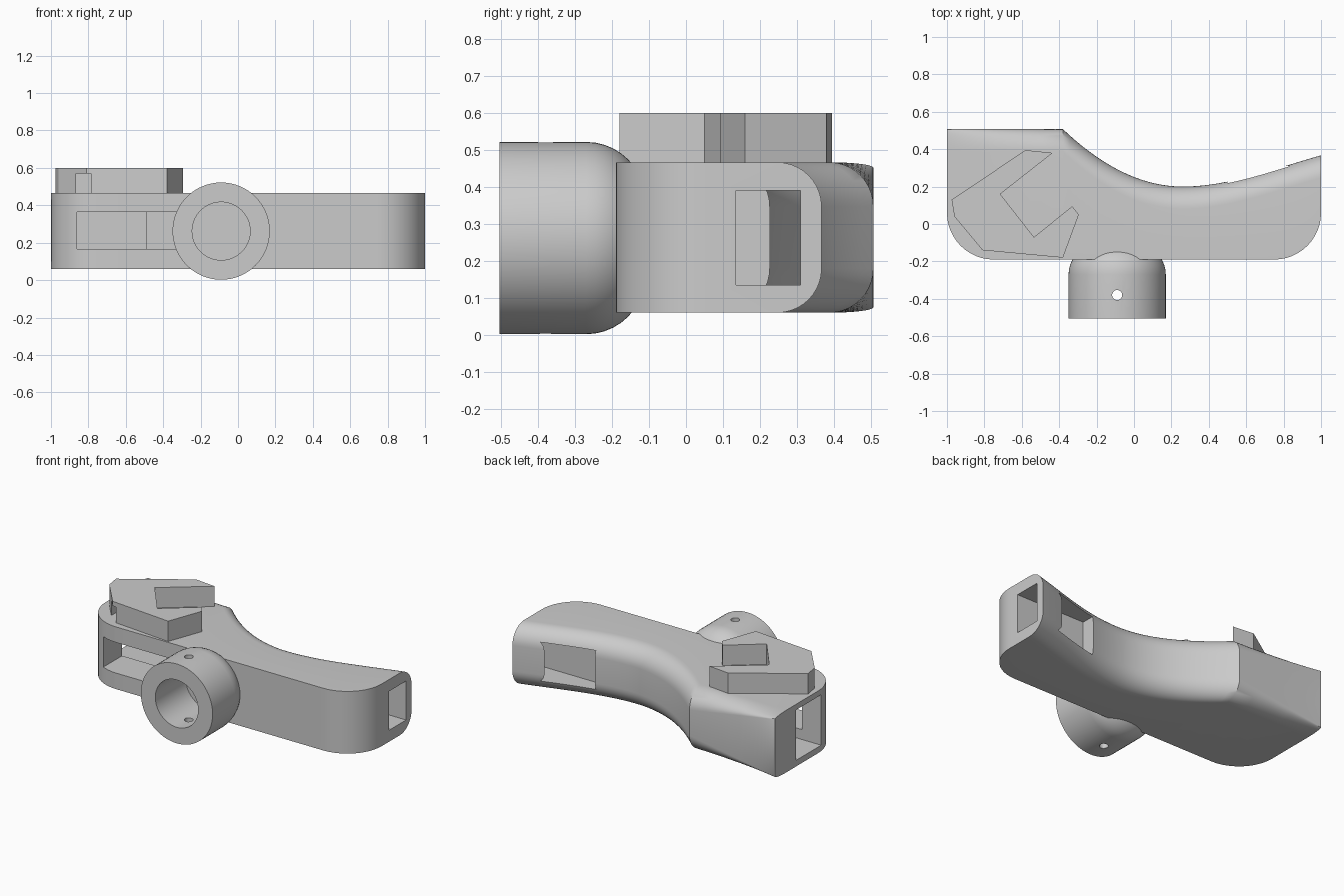
import bpy, bmesh
from math import sin, cos, pi, sqrt
from mathutils import Matrix, Vector

if "Cube" in bpy.data.objects:
    bpy.data.objects.remove(bpy.data.objects["Cube"])

grey = bpy.data.materials.new("plain grey")
grey.use_nodes = True
tone = (0.6, 0.6, 0.6, 1)
grey.diffuse_color = tone
grey.node_tree.nodes["Principled BSDF"].inputs["Base Color"].default_value = tone

BOTTOM, TOP, FRONT, RADIUS = 0.06, 0.467, -0.19, 0.25
BEND = -0.38


def make(name, bm):
    bmesh.ops.recalc_face_normals(bm, faces=bm.faces)
    mesh = bpy.data.meshes.new(name)
    bm.to_mesh(mesh)
    bm.free()
    obj = bpy.data.objects.new(name, mesh)
    mesh.materials.append(grey)
    bpy.context.collection.objects.link(obj)
    return obj


def box(name, low, high):
    bm = bmesh.new()
    size = Vector(high) - Vector(low)
    centre = (Vector(high) + Vector(low)) / 2
    bmesh.ops.create_cube(bm, size=1, matrix=Matrix.Translation(centre) @ Matrix.Diagonal((*size, 1)))
    return make(name, bm)


def skin(name, rings, closed=False):
    """Join rings of points into a solid; cap the ends unless closed."""
    bm = bmesh.new()
    rows = [[bm.verts.new(p) for p in ring] for ring in rings]
    pairs = list(zip(rows, rows[1:])) + ([(rows[-1], rows[0])] if closed else [])
    for a, b in pairs:
        for i in range(len(a)):
            j = (i + 1) % len(a)
            bm.faces.new((a[i], a[j], b[j], b[i]))
    if not closed:
        bm.faces.new(rows[0])
        bm.faces.new(rows[-1])
    return make(name, bm)


def cut(obj, cutter):
    cutter.hide_render = True
    mod = obj.modifiers.new("cut", "BOOLEAN")
    mod.operation, mod.solver, mod.object = "DIFFERENCE", "EXACT", cutter
    bpy.context.view_layer.objects.active = obj
    bpy.ops.object.modifier_apply(modifier=mod.name)
    bpy.data.objects.remove(cutter)


def smooth(obj):
    bpy.ops.object.select_all(action="DESELECT")
    obj.select_set(True)
    bpy.context.view_layer.objects.active = obj
    bpy.ops.object.shade_smooth_by_angle(angle=0.52)


def hermite(x, x0, y0, m0, x1, y1, m1):
    h = x1 - x0
    t = (x - x0) / h
    s = 1 - t
    return s * s * (1 + 2 * t) * y0 + t * t * (3 - 2 * t) * y1 + h * t * s * (s * m0 - t * m1)


def back(x):
    if x <= BEND:
        return 0.507
    if x < 0.26:
        return hermite(x, BEND, 0.507, -0.95, 0.26, 0.2, 0)
    return hermite(x, 0.26, 0.2, 0, 1, 0.367, 0.28)


def section(x):
    """Cross-section of the arm, rounded along the back."""
    over = max(0, abs(x) - 1 + RADIUS)
    front = FRONT + RADIUS - sqrt(max(0, RADIUS ** 2 - over ** 2))
    y, depth, rise = back(x), 0.12, 0.12
    if x < BEND:
        rise = 0.015 + 0.105 * (x + 1) / (BEND + 1)
    arc = [(y - depth + depth * sin(a), rise * (1 - cos(a)))
           for a in (pi / 2 * i / 10 for i in range(11))]
    points = [(front, BOTTOM), (front, TOP)]
    points += [(p, TOP - d) for p, d in arc]
    points += [(p, BOTTOM + d) for p, d in reversed(arc)]
    return [(x, p, z) for p, z in points]


# Arm: lofted along its length with rounded front corners
corner = [1 - RADIUS + RADIUS * sin(pi / 2 * i / 12) for i in range(13)]
stations = [-c for c in reversed(corner)] + [-0.62, -0.5, BEND]
stations += [BEND + (0.75 - BEND) * i / 32 for i in range(1, 32)] + corner
arm = skin("arm", [section(x) for x in stations])

# Openings in the two ends and the front
cut(arm, box("end_pocket", (0.5, 0.135, 0.135), (1.1, 0.31, 0.39)))
cut(arm, box("side_pocket", (-1.1, 0.03, 0.1), (-0.49, 0.29, 0.43)))
cut(arm, box("front_slot", (-0.86, -0.3, 0.165), (-0.3, 0.1, 0.365)))
smooth(arm)

# Socket: turned collar with a rounded rear and a blind bore
profile = [(0.0, -0.19), (0.155, -0.19), (0.155, -0.505), (0.26, -0.505)]
profile += [(0.1 + 0.16 * cos(a), -0.27 + 0.16 * sin(a)) for a in (pi / 2 * i / 10 for i in range(11))]
profile += [(0.0, -0.11)]
bm = bmesh.new()
verts = [bm.verts.new((-0.09 + r, y, 0.262)) for r, y in profile]
edges = [bm.edges.new(pair) for pair in zip(verts, verts[1:])]
bmesh.ops.spin(bm, geom=verts + edges, cent=(-0.09, 0, 0.262), axis=(0, 1, 0), angle=2 * pi, steps=64)
bmesh.ops.remove_doubles(bm, verts=bm.verts, dist=0.0001)
socket = make("socket", bm)

# Pin hole through the socket wall
bm = bmesh.new()
bmesh.ops.create_cone(bm, cap_ends=True, segments=20, radius1=0.027, radius2=0.027, depth=1,
                      matrix=Matrix.Translation((-0.09, -0.38, 0.262)))
cut(socket, make("pin_hole", bm))
smooth(socket)

# Hook plate on top
outline = [(-0.58, 0.395), (-0.435, 0.38), (-0.715, 0.16), (-0.535, -0.07), (-0.33, 0.095),
           (-0.295, 0.05), (-0.38, -0.18), (-0.81, -0.14), (-0.96, 0.04), (-0.975, 0.13)]
plate = skin("hook_plate", [[(x, y, z) for x, y in outline] for z in (TOP - 0.002, 0.6)])
cut(plate, box("plate_notch", (-0.865, -0.25, 0.44), (-0.785, 0.08, 0.57)))
